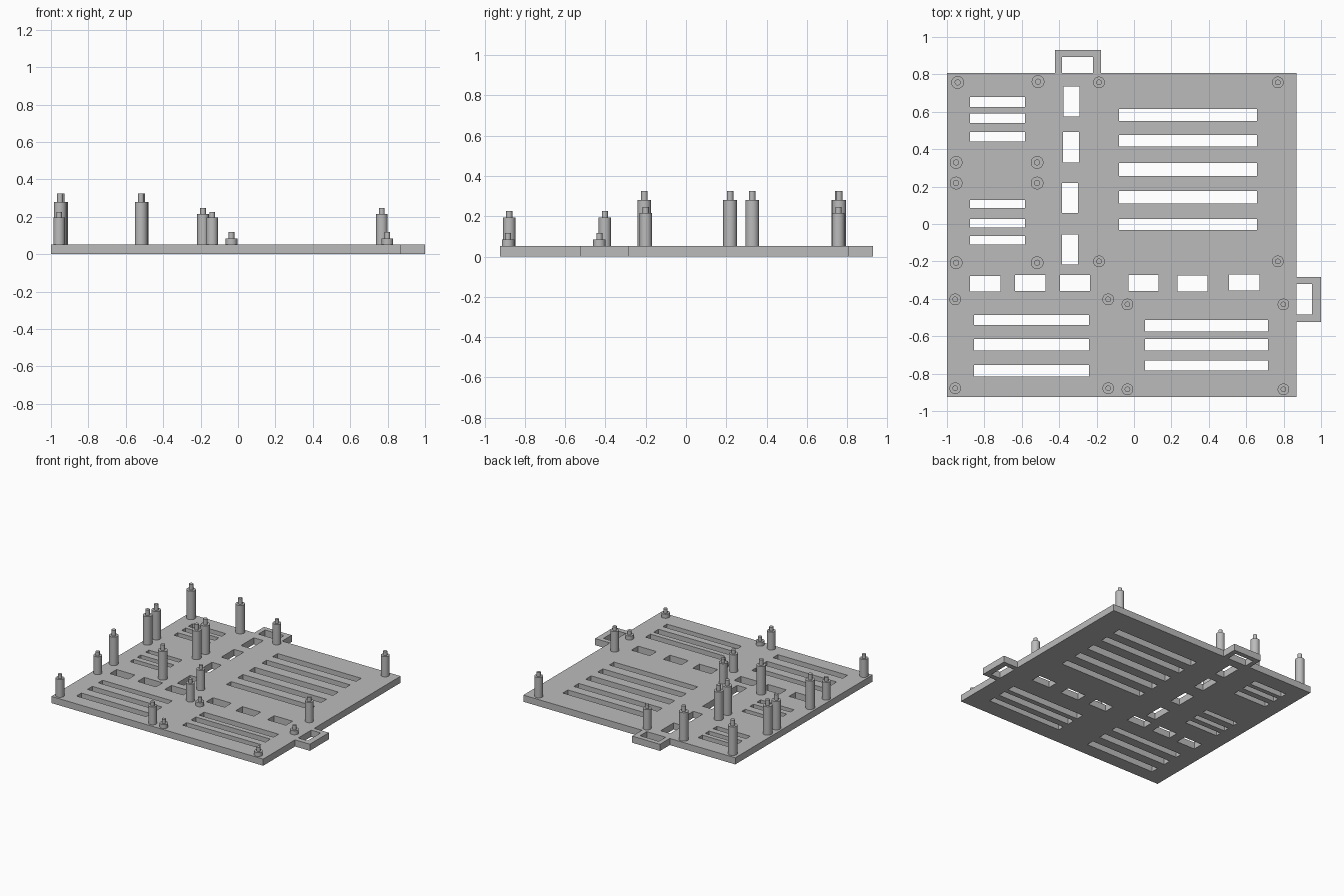
import bpy
import bmesh
import math
from mathutils import Matrix, Vector

default_cube = bpy.data.objects.get("Cube")
if default_cube:
    bpy.data.objects.remove(default_cube, do_unlink=True)

PLATE_TOP = 0.053

# One plain grey for the whole mounting plate
grey = bpy.data.materials.new("plain_grey")
grey.use_nodes = True
grey.diffuse_color = (0.5, 0.5, 0.5, 1)
grey.node_tree.nodes["Principled BSDF"].inputs["Base Color"].default_value = grey.diffuse_color


def make_object(name, bm):
    bmesh.ops.recalc_face_normals(bm, faces=bm.faces)
    mesh = bpy.data.meshes.new(name)
    bm.to_mesh(mesh)
    bm.free()
    mesh.materials.append(grey)
    obj = bpy.data.objects.new(name, mesh)
    bpy.context.collection.objects.link(obj)
    return obj


def add_box(bm, x_range, y_range, z_range):
    """Add an axis-aligned box spanning the three ranges."""
    spans = (x_range, y_range, z_range)
    centre = Vector([(low + high) / 2 for low, high in spans])
    size = [abs(high - low) for low, high in spans]
    bmesh.ops.create_cube(bm, size=1, matrix=Matrix.Translation(centre) @ Matrix.Diagonal((*size, 1)))


def add_cylinder(bm, x, y, radius, bottom, top):
    bmesh.ops.create_cone(
        bm, cap_ends=True, segments=32, radius1=radius, radius2=radius,
        depth=top - bottom, matrix=Matrix.Translation((x, y, (bottom + top) / 2)))


# Base plate outline, with a tab on the back edge and one on the left edge
left, right, front, back = -1.0, 0.87, -0.925, 0.807
outline = [
    (left, front), (right, front),
    (right, -0.523), (1.0, -0.523), (1.0, -0.283), (right, -0.283),
    (right, back),
    (-0.176, back), (-0.176, 0.93), (-0.422, 0.93), (-0.422, back),
    (left, back),
]
bm = bmesh.new()
face = bm.faces.new([bm.verts.new((x, y, 0)) for x, y in outline])
extruded = bmesh.ops.extrude_face_region(bm, geom=[face])["geom"]
top_verts = [item for item in extruded if isinstance(item, bmesh.types.BMVert)]
bmesh.ops.translate(bm, verts=top_verts, vec=(0, 0, PLATE_TOP))
base_plate = make_object("base_plate", bm)

# Groups of long vent slots: shared x range, then (centre y, width) per slot
slot_groups = [
    ((-0.876, -0.582), [(0.652, 0.053), (0.565, 0.05), (0.467, 0.05),
                        (0.107, 0.043), (0.003, 0.045), (-0.087, 0.046)]),
    ((-0.08, 0.657), [(0.582, 0.064), (0.445, 0.062), (0.291, 0.07),
                      (0.143, 0.066), (-0.002, 0.06)]),
    ((-0.855, -0.24), [(-0.513, 0.054), (-0.645, 0.062), (-0.784, 0.062)]),
    ((0.059, 0.716), [(-0.543, 0.062), (-0.645, 0.062), (-0.757, 0.052)]),
]

# Small cable windows: centre positions in a row across and a column front to back
row_windows = [(-0.796, -0.32), (-0.555, -0.315), (-0.315, -0.315),
               (0.051, -0.315), (0.313, -0.318), (0.59, -0.313)]
column_windows = [(-0.334, 0.655), (-0.337, 0.411), (-0.342, 0.139), (-0.342, -0.136)]
HALF_LONG, HALF_SHORT = 0.081, 0.042

through = (-0.1, 0.2)
cut = bmesh.new()
for x_range, slots in slot_groups:
    for y, width in slots:
        add_box(cut, x_range, (y - width / 2, y + width / 2), through)
for windows, half_x, half_y in ((row_windows, HALF_LONG, HALF_SHORT),
                                (column_windows, HALF_SHORT, HALF_LONG)):
    for x, y in windows:
        add_box(cut, (x - half_x, x + half_x), (y - half_y, y + half_y), through)

# Openings in the two tabs
add_box(cut, (-0.385, -0.219), (back, 0.892), through)
add_box(cut, (right, 0.953), (-0.483, -0.32), through)
cutter = make_object("slot_cutter", cut)
cutter.hide_render = True

# Cut every opening, then drop the cutter
boolean = base_plate.modifiers.new("slots", "BOOLEAN")
boolean.operation = "DIFFERENCE"
boolean.solver = "EXACT"
boolean.object = cutter
bpy.context.view_layer.objects.active = base_plate
base_plate.select_set(True)
bpy.ops.object.modifier_apply(modifier=boolean.name)
bpy.data.objects.remove(cutter, do_unlink=True)
base_plate.select_set(False)


def corners(x_low, x_high, y_low, y_high):
    return [(x, y) for x in (x_low, x_high) for y in (y_low, y_high)]


# Standoff sets: name, positions, post radius, pin radius, shoulder height, pin height
standoff_sets = [
    ("back_right_standoff", [(-0.943, 0.757), (-0.513, 0.761), (-0.951, 0.329), (-0.518, 0.329)],
     0.034, 0.016, 0.28, 0.325),
    ("middle_right_standoff", corners(-0.951, -0.518, -0.207, 0.219),
     0.034, 0.016, 0.28, 0.325),
    ("back_left_standoff", corners(-0.187, 0.769, -0.2, 0.757),
     0.031, 0.015, 0.215, 0.246),
    ("front_right_standoff", corners(-0.956, -0.138, -0.403, -0.878),
     0.031, 0.015, 0.195, 0.226),
    ("front_left_standoff", corners(-0.035, 0.799, -0.43, -0.884),
     0.031, 0.015, 0.085, 0.118),
]
for name, positions, post_radius, pin_radius, shoulder, tip in standoff_sets:
    for index, (x, y) in enumerate(positions, start=1):
        bm = bmesh.new()
        add_cylinder(bm, x, y, post_radius, PLATE_TOP, shoulder)
        add_cylinder(bm, x, y, pin_radius, shoulder, tip)
        standoff = make_object(f"{name}_{index}", bm)
        bpy.ops.object.select_all(action="DESELECT")
        standoff.select_set(True)
        bpy.context.view_layer.objects.active = standoff
        bpy.ops.object.shade_smooth_by_angle(angle=math.radians(30))
